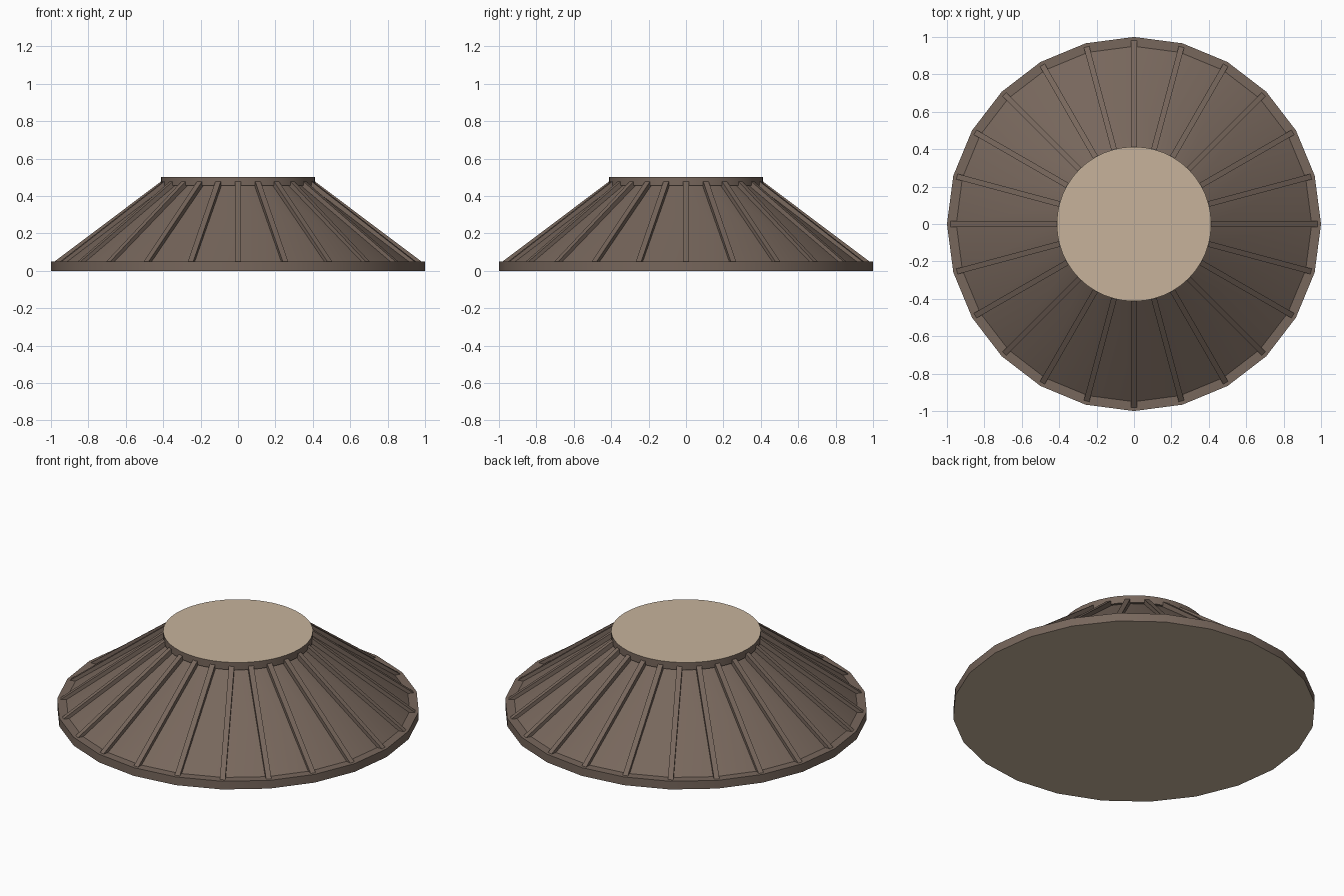
import bpy, bmesh, math
from mathutils import Matrix

if "Cube" in bpy.data.objects:
    bpy.data.objects.remove(bpy.data.objects["Cube"])

SIDES = 24


def material(name, rgb):
    m = bpy.data.materials.new(name)
    m.diffuse_color = (*rgb, 1)
    m.use_nodes = True
    m.node_tree.nodes["Principled BSDF"].inputs["Base Color"].default_value = m.diffuse_color
    return m


brown = material("brown", (0.185, 0.135, 0.107))
tan = material("tan", (0.57, 0.45, 0.33))


def finish(name, bm, smooth=True):
    bmesh.ops.recalc_face_normals(bm, faces=bm.faces)
    me = bpy.data.meshes.new(name)
    bm.to_mesh(me)
    bm.free()
    ob = bpy.data.objects.new(name, me)
    bpy.context.collection.objects.link(ob)
    me.materials.append(brown)
    me.materials.append(tan)
    if smooth:
        bpy.context.view_layer.objects.active = ob
        ob.select_set(True)
        bpy.ops.object.shade_smooth_by_angle(angle=math.radians(30))
        ob.select_set(False)
    return ob


def drum(name, r0, r1, z0, z1, sides=SIDES, tan_side=0):
    """Tapered drum; tan_side +1 / -1 paints its top / bottom face tan."""
    bm = bmesh.new()
    bmesh.ops.create_cone(bm, cap_ends=True, segments=sides, radius1=r0, radius2=r1,
                          depth=z1 - z0, matrix=Matrix.Translation((0, 0, (z0 + z1) / 2)))
    bmesh.ops.recalc_face_normals(bm, faces=bm.faces)
    for f in bm.faces:
        if tan_side and f.normal.z * tan_side > 0.9:
            f.material_index = 1
    return finish(name, bm)


# Base rim, sloping roof and flat cap
drum("base_rim", 1.0, 1.0, 0, 0.05, tan_side=-1)
drum("sloping_roof", 0.95, 0.40, 0.05, 0.455)
drum("top_cap", 0.413, 0.413, 0.455, 0.5, sides=48, tan_side=1)

# Radial ribs along the corners of the roof
bm = bmesh.new()
profile = [(0.98, 0.05), (0.40, 0.486), (0.38, 0.46), (0.92, 0.045), (0.98, 0.045)]
for i in range(SIDES):
    turn = Matrix.Rotation(math.tau * i / SIDES, 3, 'Z')
    left, right = ([bm.verts.new(turn @ Matrix.Translation((x, y, z)).to_translation())
                    for x, z in profile] for y in (-0.015, 0.015))
    bm.faces.new(left)
    bm.faces.new(right[::-1])
    for k in range(len(profile)):
        j = (k + 1) % len(profile)
        bm.faces.new((left[k], right[k], right[j], left[j]))
finish("roof_ribs", bm, smooth=False)
